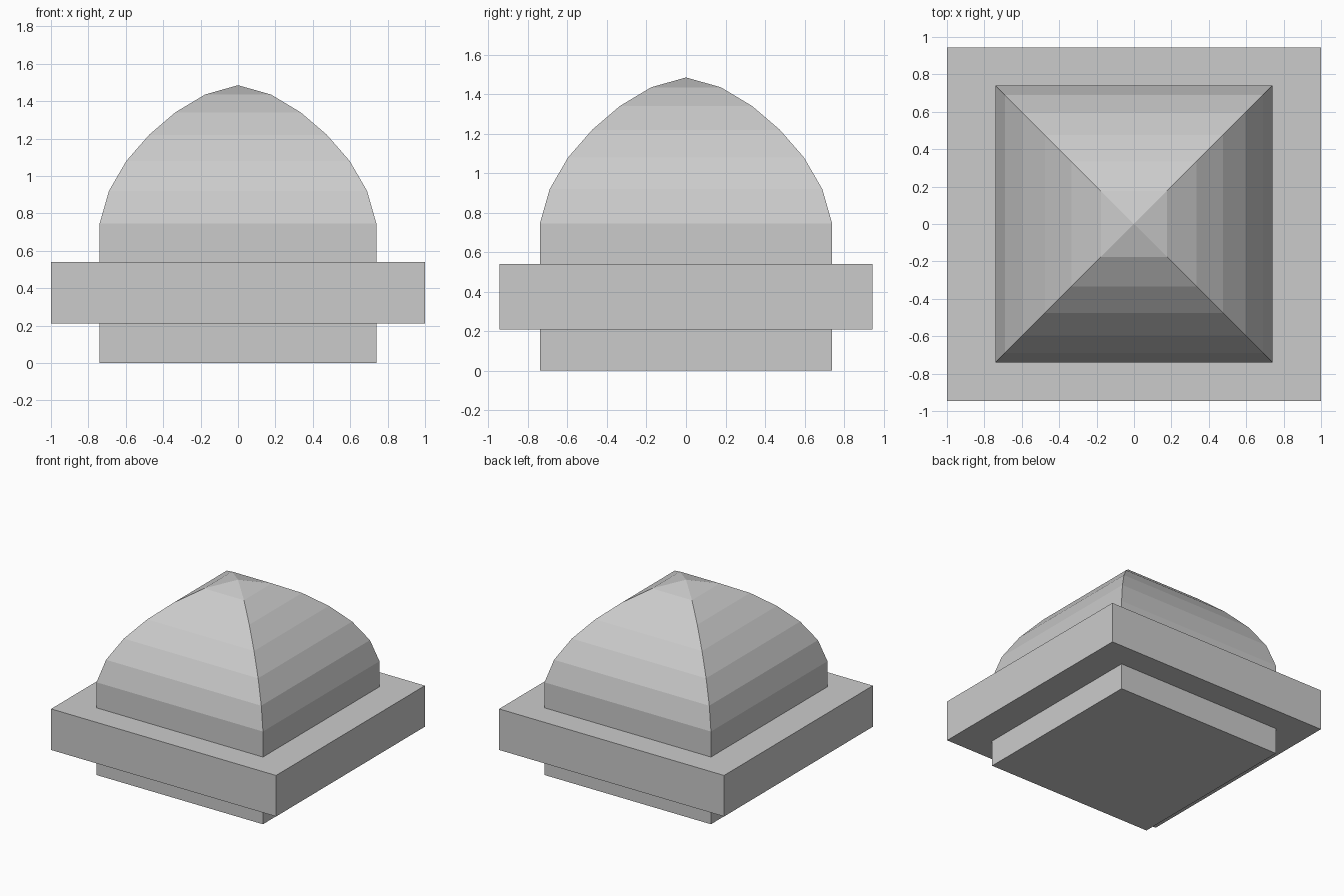
import bpy, bmesh

if "Cube" in bpy.data.objects:
    bpy.data.objects.remove(bpy.data.objects["Cube"])

# Square domed body: half-width and height of each ring, ending in an apex
PROFILE = [(0.74, 0.0), (0.74, 0.745), (0.69, 0.92), (0.597, 1.08),
           (0.475, 1.22), (0.335, 1.34), (0.177, 1.435)]
APEX_Z = 1.485


def finish(bm, name):
    bmesh.ops.recalc_face_normals(bm, faces=bm.faces)
    mesh = bpy.data.meshes.new(name)
    bm.to_mesh(mesh)
    bm.free()
    obj = bpy.data.objects.new(name, mesh)
    bpy.context.collection.objects.link(obj)
    return obj


def domed_body():
    bm = bmesh.new()
    rings = [[bm.verts.new((sx * r, sy * r, z))
              for sx, sy in ((-1, -1), (1, -1), (1, 1), (-1, 1))]
             for r, z in PROFILE]
    apex = bm.verts.new((0, 0, APEX_Z))
    bm.faces.new(rings[0][::-1])
    for low, high in zip(rings, rings[1:]):
        for i in range(4):
            j = (i + 1) % 4
            bm.faces.new((low[i], low[j], high[j], high[i]))
    for i in range(4):
        bm.faces.new((rings[-1][i], rings[-1][(i + 1) % 4], apex))
    return finish(bm, "domed_body")


def flange_plate():
    bm = bmesh.new()
    bmesh.ops.create_cube(bm, size=1)
    bmesh.ops.scale(bm, vec=(2.0, 1.89, 0.33), verts=bm.verts)
    bmesh.ops.translate(bm, vec=(0, 0, 0.375), verts=bm.verts)
    return finish(bm, "flange_plate")


domed_body()
# Rectangular plate around the body
flange_plate()
